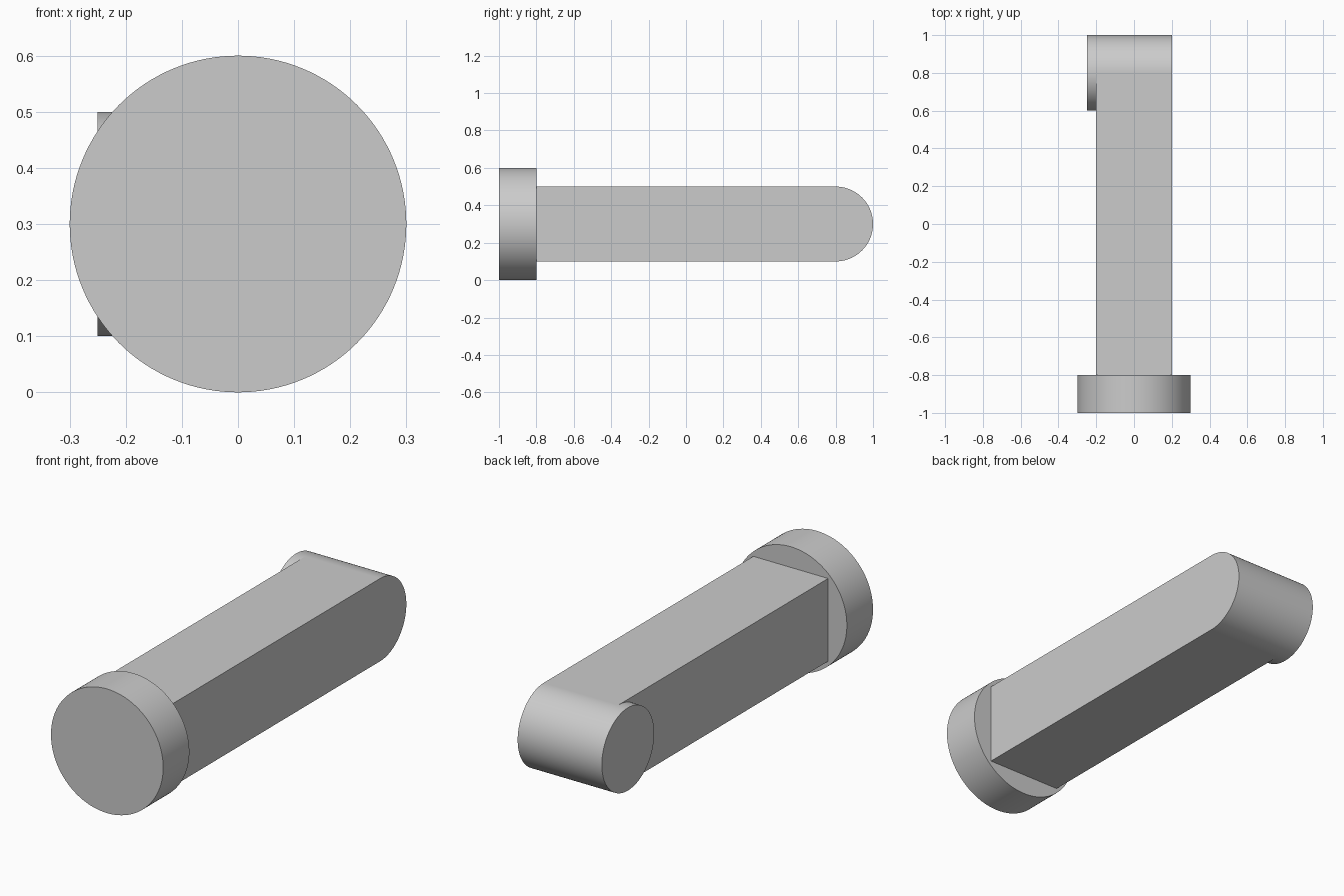
import bpy
from math import pi, radians

cube = bpy.data.objects.get("Cube")
if cube:
    bpy.data.objects.remove(cube, do_unlink=True)

# Single grey finish
grey = bpy.data.materials.new("plain_grey")
grey.use_nodes = True
colour = (0.6, 0.6, 0.6, 1)
grey.diffuse_color = colour
grey.node_tree.nodes["Principled BSDF"].inputs["Base Color"].default_value = colour

AXIS_Z = 0.3


def finish(name):
    obj = bpy.context.object
    obj.name = name
    obj.data.materials.append(grey)
    bpy.ops.object.transform_apply(location=False, rotation=True, scale=True)
    return obj


def disc(name, radius, depth, location, rotation):
    bpy.ops.mesh.primitive_cylinder_add(vertices=128, radius=radius, depth=depth,
                                        location=location, rotation=rotation)
    obj = finish(name)
    bpy.ops.object.shade_smooth_by_angle(angle=radians(30))
    return obj


# Round head at the front
disc("round_head", 0.3, 0.2, (0, -0.9, AXIS_Z), (pi / 2, 0, 0))

# Square bar running back to the centre of the cross pin
bpy.ops.mesh.primitive_cube_add(size=1, location=(0, 0, AXIS_Z))
bpy.context.object.scale = (0.4, 1.6, 0.4)
finish("square_bar")

# Cross pin rounding off the rear end, flush on the left and proud on the right
disc("cross_pin", 0.2, 0.45, (-0.025, 0.8, AXIS_Z), (0, pi / 2, 0))
